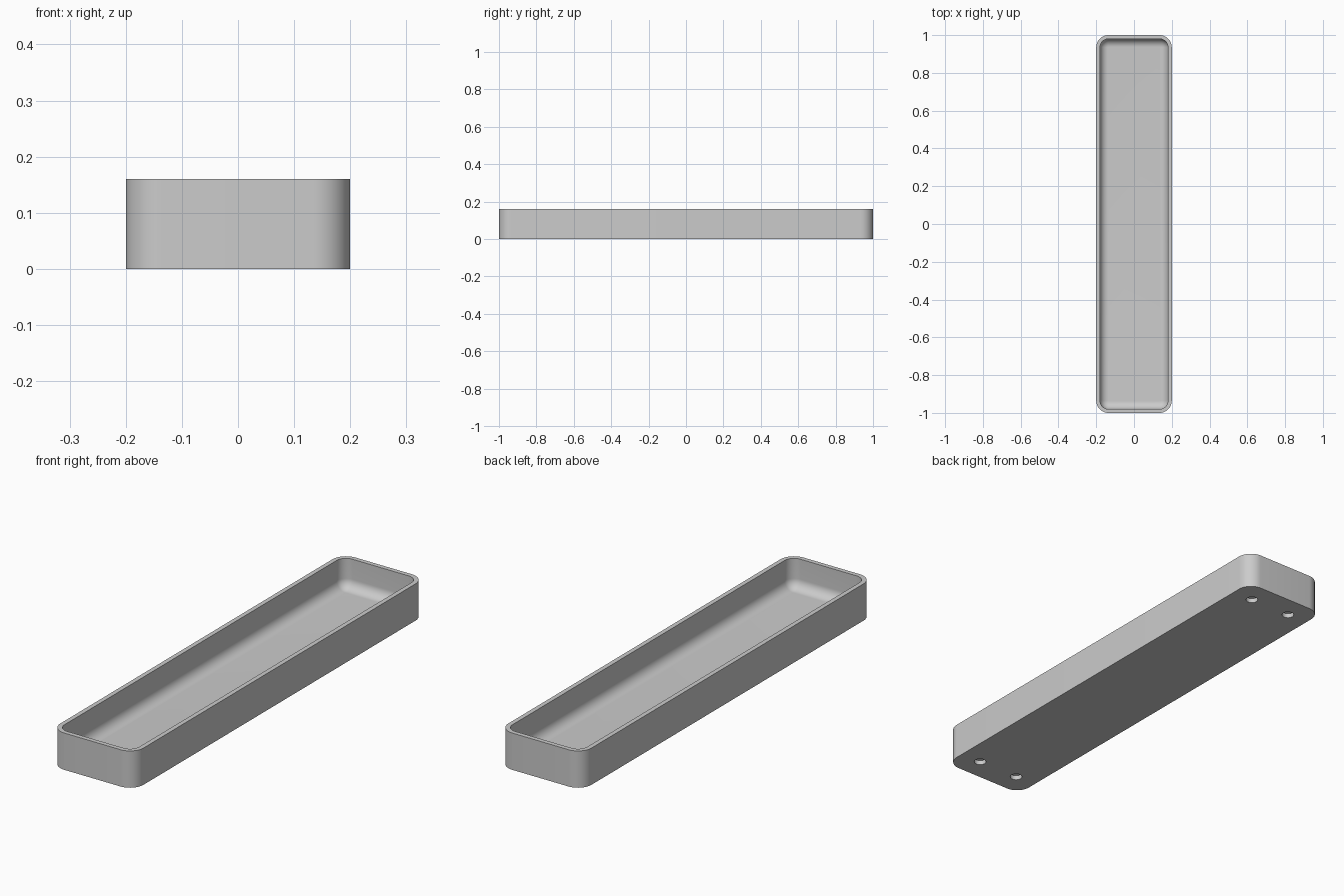
import bpy, bmesh
from math import sin, cos, pi, radians

if "Cube" in bpy.data.objects:
    bpy.data.objects.remove(bpy.data.objects["Cube"], do_unlink=True)

HALF_X, HALF_Y, HEIGHT = 0.2, 1.0, 0.16
CORNER, WALL, FLOOR, FILLET = 0.065, 0.02, 0.03, 0.043
HOLE_RADIUS, HOLE_DEPTH = 0.025, 0.02
SEGMENTS = 12

grey = bpy.data.materials.new("light_grey")
grey.use_nodes = True
colour = (0.6, 0.6, 0.6, 1)
grey.diffuse_color = colour
grey.node_tree.nodes["Principled BSDF"].inputs["Base Color"].default_value = colour


def rounded_ring(bm, inset, z):
    """Rounded rectangle of vertices, inset from the outer wall."""
    r = CORNER - inset
    ring = []
    for quarter, (sx, sy) in enumerate([(1, 1), (-1, 1), (-1, -1), (1, -1)]):
        for i in range(SEGMENTS + 1):
            a = (quarter + i / SEGMENTS) * pi / 2
            ring.append(bm.verts.new((sx * (HALF_X - CORNER) + r * cos(a),
                                      sy * (HALF_Y - CORNER) + r * sin(a), z)))
    return ring


# Tray shell: outer wall, rim, inner wall, floor fillet
profile = [(0, 0), (0, HEIGHT), (WALL, HEIGHT)]
for i in range(SEGMENTS + 1):
    a = i / SEGMENTS * pi / 2
    profile.append((WALL + FILLET * (1 - cos(a)), FLOOR + FILLET * (1 - sin(a))))

bm = bmesh.new()
rings = [rounded_ring(bm, inset, z) for inset, z in profile]
for low, high in zip(rings, rings[1:]):
    for i in range(len(low)):
        j = (i + 1) % len(low)
        bm.faces.new((low[i], low[j], high[j], high[i]))
bm.faces.new(rings[0][::-1])
bm.faces.new(rings[-1])
bmesh.ops.recalc_face_normals(bm, faces=bm.faces)
mesh = bpy.data.meshes.new("tray")
bm.to_mesh(mesh)
bm.free()
mesh.materials.append(grey)
tray = bpy.data.objects.new("tray", mesh)
bpy.context.collection.objects.link(tray)

# Blind round holes in the underside, near the four corners
bm = bmesh.new()
for sx in (-1, 1):
    for sy in (-1, 1):
        made = bmesh.ops.create_cone(bm, cap_ends=True, segments=32, radius1=HOLE_RADIUS,
                                     radius2=HOLE_RADIUS, depth=2 * HOLE_DEPTH)
        bmesh.ops.translate(bm, verts=made["verts"], vec=(sx * 0.1, sy * 0.9, 0))
cutter_mesh = bpy.data.meshes.new("hole_cutter")
bm.to_mesh(cutter_mesh)
bm.free()
cutter_mesh.materials.append(grey)
cutter = bpy.data.objects.new("hole_cutter", cutter_mesh)
bpy.context.collection.objects.link(cutter)
cutter.hide_render = True

cut = tray.modifiers.new("holes", "BOOLEAN")
cut.operation = "DIFFERENCE"
cut.solver = "EXACT"
cut.object = cutter
bpy.ops.object.select_all(action="DESELECT")
bpy.context.view_layer.objects.active = tray
tray.select_set(True)
bpy.ops.object.modifier_apply(modifier=cut.name)
bpy.data.objects.remove(cutter, do_unlink=True)
bpy.ops.object.shade_smooth_by_angle(angle=radians(30))
